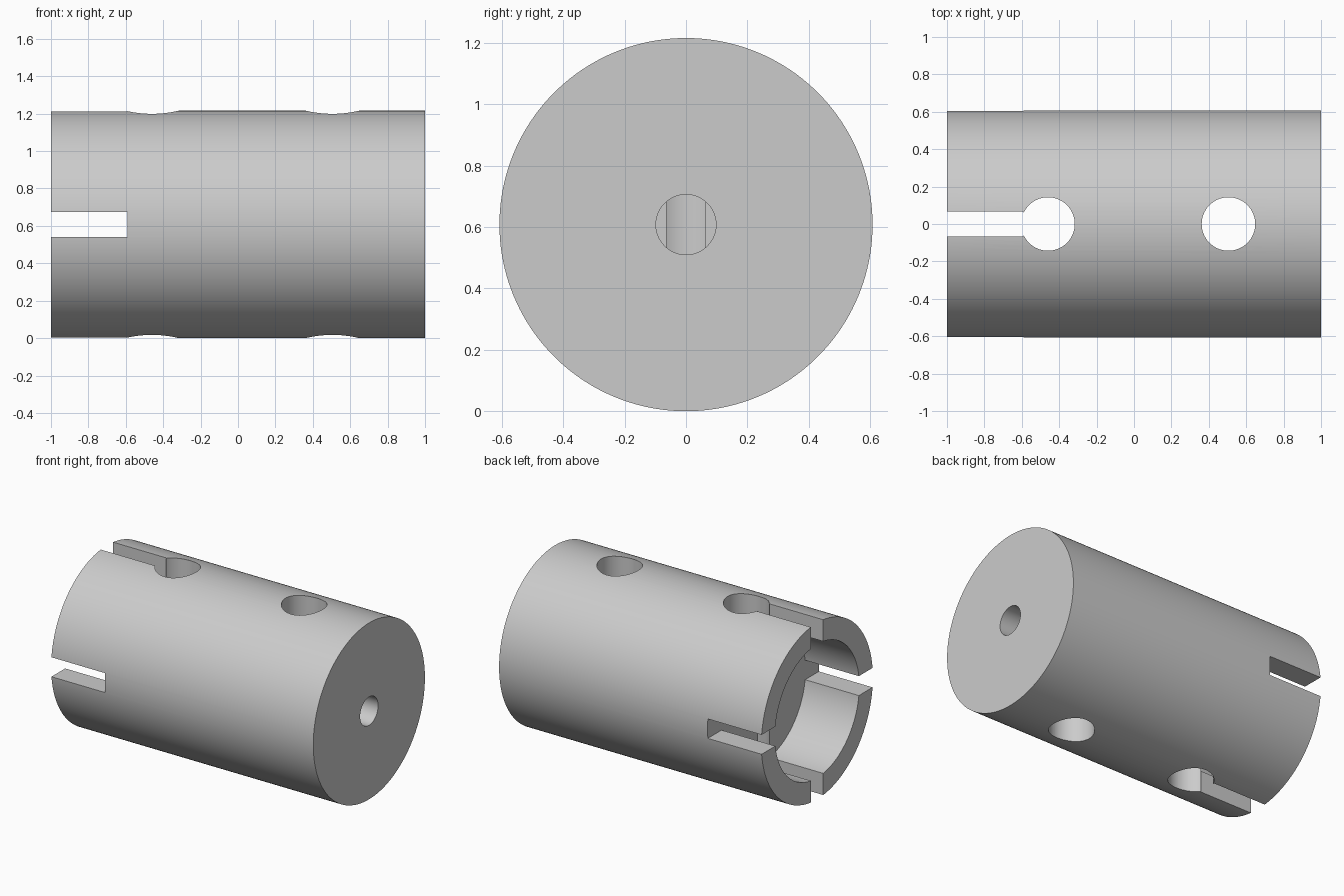
import bpy
from math import pi

cube = bpy.data.objects.get("Cube")
if cube:
    bpy.data.objects.remove(cube, do_unlink=True)

R = 0.608            # outer radius, also the axis height
BORE_R = 0.46
FLOOR_X = -0.59      # end of the bore and the slots
HOLE_R = 0.143
SLOT_W = 0.134

grey = bpy.data.materials.new("plain_grey")
grey.use_nodes = True
colour = (0.6, 0.6, 0.6, 1)
grey.diffuse_color = colour
grey.node_tree.nodes["Principled BSDF"].inputs["Base Color"].default_value = colour


def rod_x(name, radius, x0, x1, sides):
    """Cylinder lying along x at axis height."""
    bpy.ops.mesh.primitive_cylinder_add(
        vertices=sides, radius=radius, depth=x1 - x0,
        location=((x0 + x1) / 2, 0, R), rotation=(0, pi / 2, 0))
    bpy.context.object.name = name
    return bpy.context.object


def rod_z(name, radius, x):
    """Upright cylinder passing right through the body."""
    bpy.ops.mesh.primitive_cylinder_add(
        vertices=64, radius=radius, depth=2, location=(x, 0, R))
    bpy.context.object.name = name
    return bpy.context.object


def slot(name, size_y, size_z):
    """Box running from beyond the open end to the bore floor."""
    x0 = -1.2
    bpy.ops.mesh.primitive_cube_add(size=1, location=((x0 + FLOOR_X) / 2, 0, R))
    obj = bpy.context.object
    obj.name = name
    obj.scale = (FLOOR_X - x0, size_y, size_z)
    return obj


# Solid body
body = rod_x("slotted_sleeve", R, -1, 1, 160)
body.data.materials.append(grey)

# Bore, cross slots, upright holes and the blind hole in the closed end
cutters = [
    rod_x("bore_cutter", BORE_R, -1.2, FLOOR_X, 128),
    slot("upright_slot_cutter", SLOT_W, 2),
    slot("level_slot_cutter", 2, SLOT_W),
    rod_z("slot_hole_cutter", HOLE_R, -0.46),
    rod_z("cross_hole_cutter", HOLE_R, 0.505),
    rod_x("end_hole_cutter", 0.098, 0.633, 1.2, 64),
]
bpy.context.view_layer.update()

for cutter in cutters:
    cutter.hide_render = True
    bpy.ops.object.select_all(action='DESELECT')
    body.select_set(True)
    bpy.context.view_layer.objects.active = body
    mod = body.modifiers.new("cut", 'BOOLEAN')
    mod.operation = 'DIFFERENCE'
    mod.solver = 'EXACT'
    mod.object = cutter
    bpy.ops.object.modifier_apply(modifier=mod.name)
    bpy.data.objects.remove(cutter, do_unlink=True)

# Smooth curved walls, crisp rims
bpy.ops.object.shade_smooth_by_angle(angle=pi / 6)
